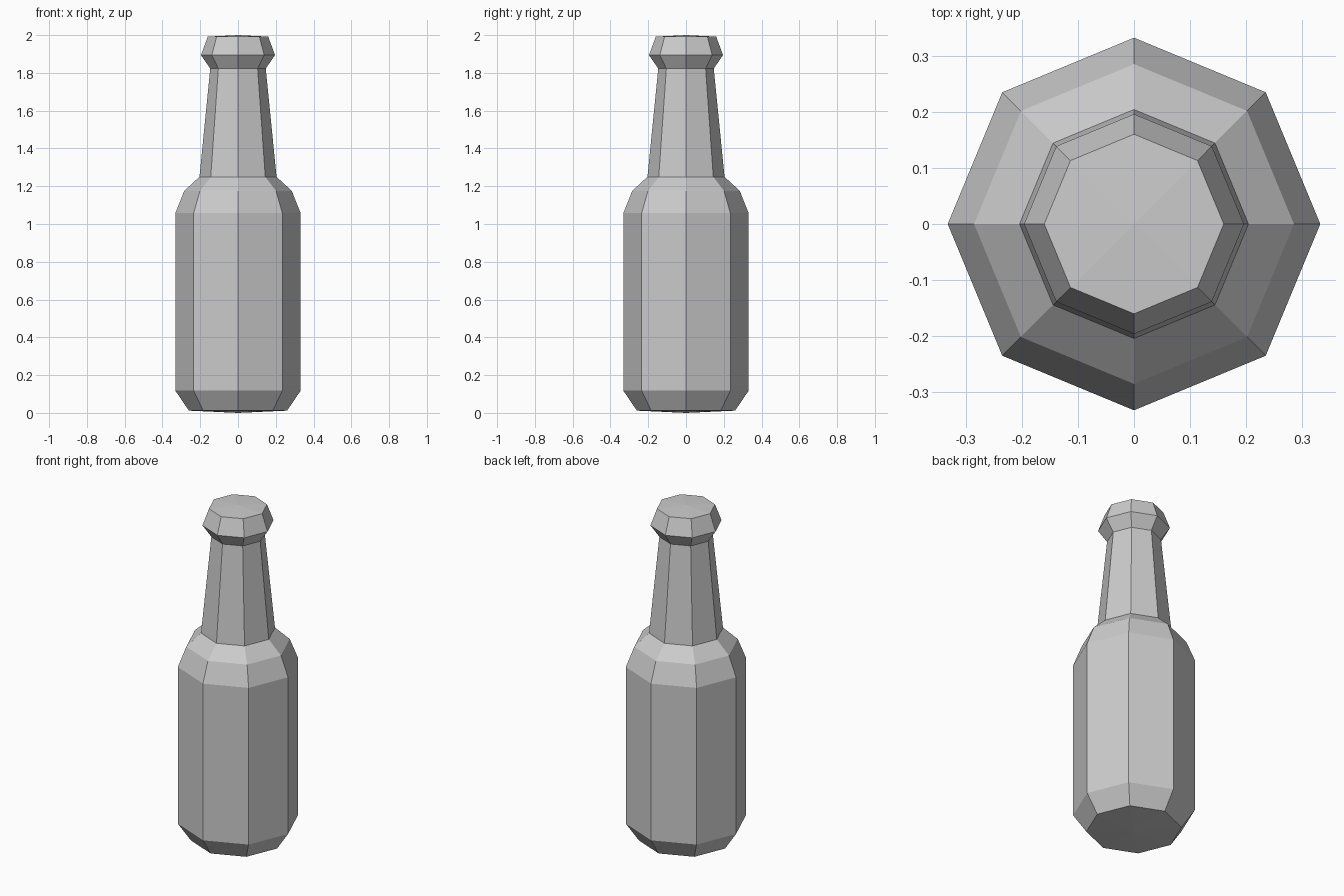
import bpy, bmesh
from math import cos, sin, tau

if "Cube" in bpy.data.objects:
    bpy.data.objects.remove(bpy.data.objects["Cube"])

SIDES = 8

# Bottle outline: (radius, height) from base to lip; slightly domed end caps
profile = [(0.26, 0.012), (0.332, 0.118), (0.332, 1.057), (0.285, 1.175),
           (0.204, 1.25), (0.147, 1.823), (0.196, 1.894), (0.16, 1.992)]

bm = bmesh.new()
rings = [[bm.verts.new((r * cos(tau * i / SIDES), r * sin(tau * i / SIDES), z))
          for i in range(SIDES)] for r, z in profile]
base = bm.verts.new((0, 0, 0))
tip = bm.verts.new((0, 0, 2))

for i in range(SIDES):
    j = (i + 1) % SIDES
    # Walls
    for low, high in zip(rings, rings[1:]):
        bm.faces.new((low[i], low[j], high[j], high[i]))
    # Base and cap
    bm.faces.new((base, rings[0][j], rings[0][i]))
    bm.faces.new((tip, rings[-1][i], rings[-1][j]))

mesh = bpy.data.meshes.new("bottle")
bm.to_mesh(mesh)
bm.free()
bpy.context.collection.objects.link(bpy.data.objects.new("bottle", mesh))
